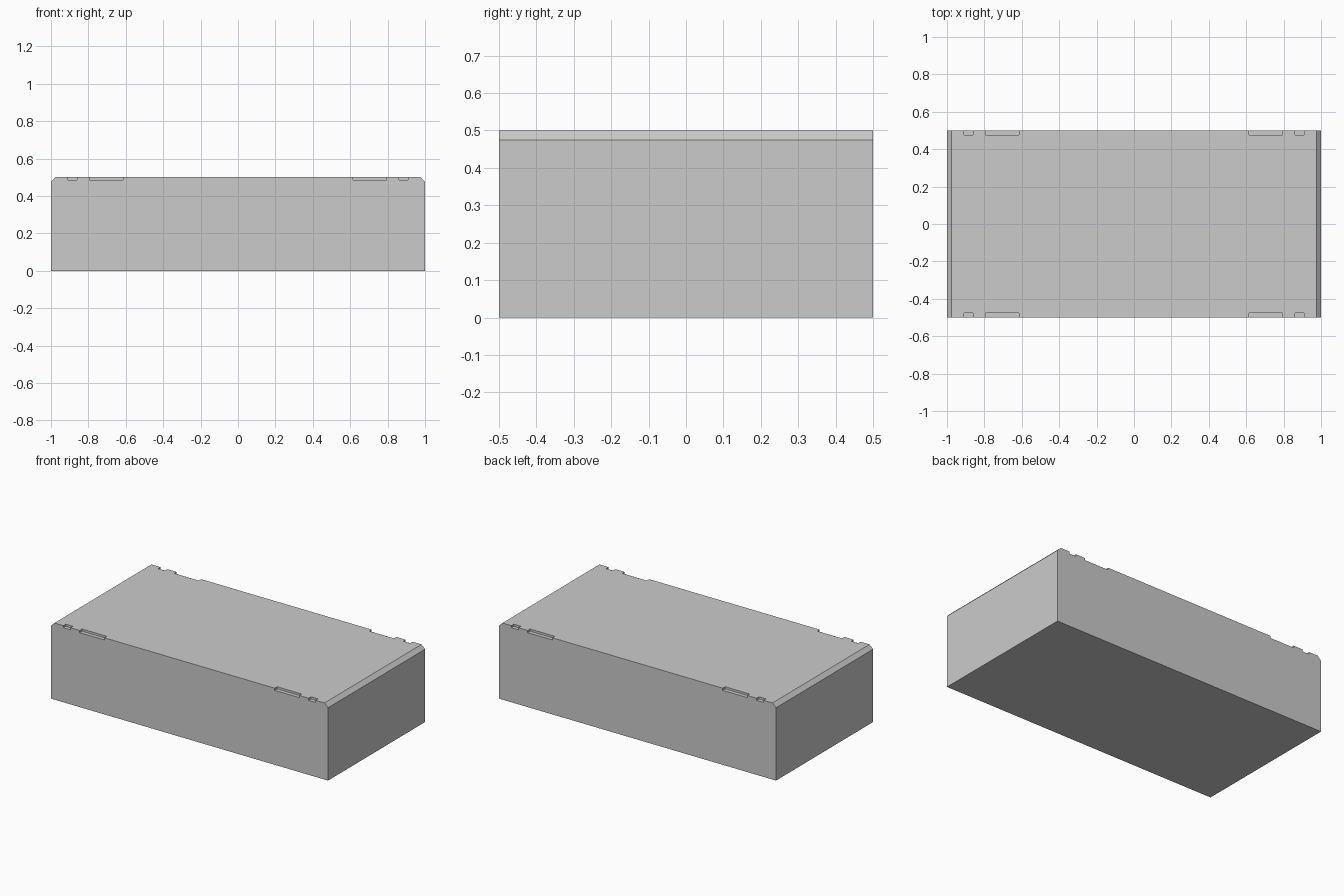
import bpy, bmesh

if "Cube" in bpy.data.objects:
    bpy.data.objects.remove(bpy.data.objects["Cube"])

W, D, H, C = 1.0, 0.5, 0.5, 0.025   # half width, half depth, height, chamfer

# Block: end profile with chamfered top corners, extruded front to back
profile = [(-W, 0), (W, 0), (W, H - C), (W - C, H), (-W + C, H), (-W, H - C)]
bm = bmesh.new()
face = bm.faces.new([bm.verts.new((x, -D, z)) for x, z in profile])
ext = bmesh.ops.extrude_face_region(bm, geom=[face])
bmesh.ops.translate(bm, vec=(0, 2 * D, 0),
                    verts=[v for v in ext["geom"] if isinstance(v, bmesh.types.BMVert)])
bmesh.ops.recalc_face_normals(bm, faces=bm.faces)
mesh = bpy.data.meshes.new("block")
bm.to_mesh(mesh)
bm.free()
block = bpy.data.objects.new("block", mesh)
bpy.context.collection.objects.link(block)

# Notches: one long and one short slot near each end of both long top edges
NOTCH_DEPTH, NOTCH_DROP = 0.025, 0.014
bm = bmesh.new()
for x0, x1 in ((0.615, 0.793), (0.86, 0.91)):
    for sx in (-1, 1):
        for sy in (-1, 1):
            cube = bmesh.ops.create_cube(bm, size=1)["verts"]
            bmesh.ops.scale(bm, vec=(x1 - x0, 2 * NOTCH_DEPTH, 2 * NOTCH_DROP), verts=cube)
            bmesh.ops.translate(bm, vec=(sx * (x0 + x1) / 2, sy * D, H), verts=cube)
mesh = bpy.data.meshes.new("notch_cutter")
bm.to_mesh(mesh)
bm.free()
cutter = bpy.data.objects.new("notch_cutter", mesh)
bpy.context.collection.objects.link(cutter)
cutter.hide_render = True

# Cut the notches, then drop the cutter
mod = block.modifiers.new("notches", "BOOLEAN")
mod.object = cutter
mod.operation = "DIFFERENCE"
mod.solver = "EXACT"
bpy.context.view_layer.objects.active = block
block.select_set(True)
bpy.ops.object.modifier_apply(modifier=mod.name)
bpy.data.objects.remove(cutter)
